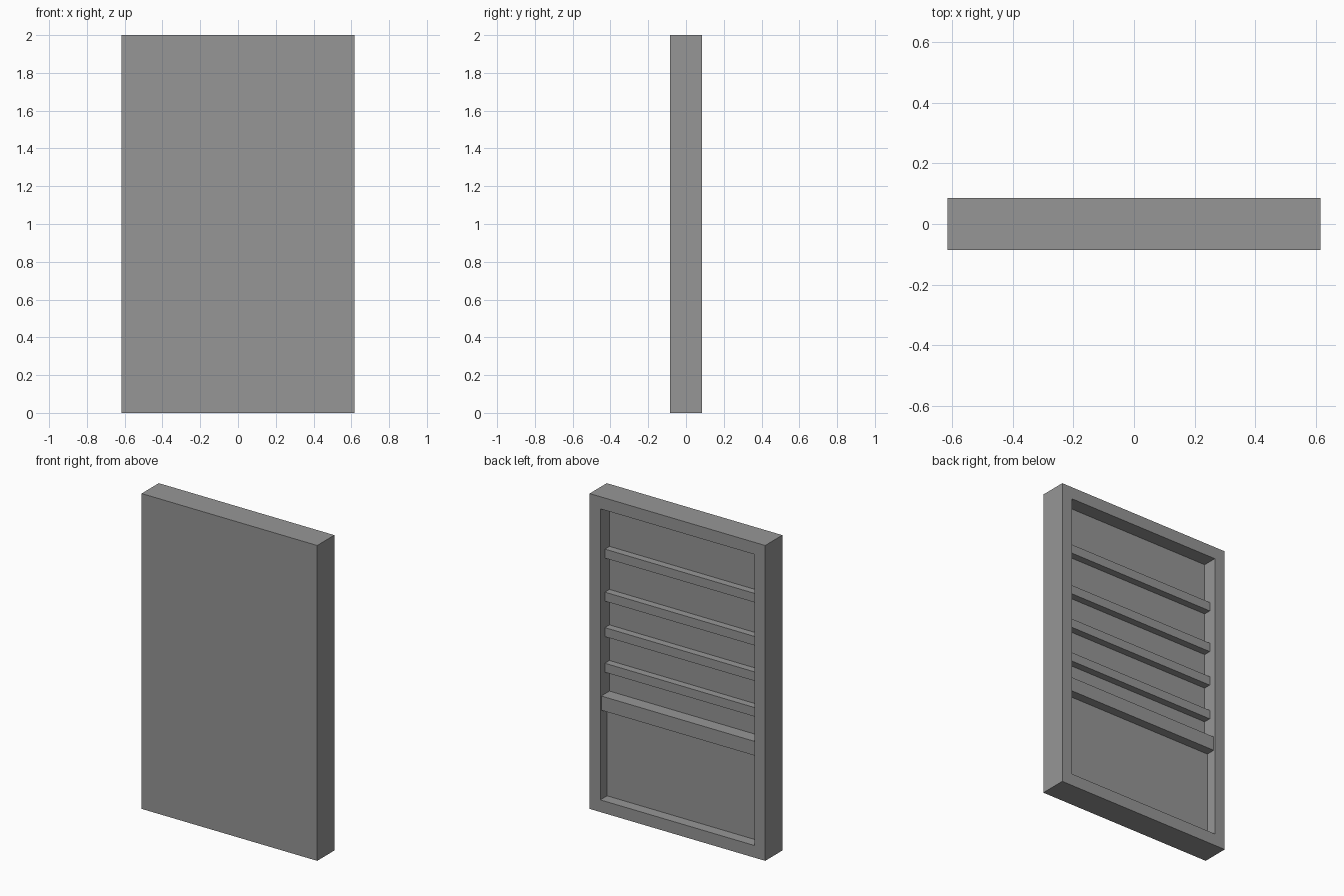
import bpy

cube = bpy.data.objects.get("Cube")
if cube:
    bpy.data.objects.remove(cube, do_unlink=True)

grey = bpy.data.materials.new("plain grey")
grey.use_nodes = True
COLOUR = (0.305, 0.305, 0.305, 1)
grey.diffuse_color = COLOUR
grey.node_tree.nodes["Principled BSDF"].inputs["Base Color"].default_value = COLOUR

HALF_W, HALF_D, HEIGHT = 0.616, 0.086, 2.0
BORDER = 0.075                  # width of the raised rim
INNER = HALF_W - BORDER
FLOOR_Y = HALF_D - 0.092        # recess floor, upper part
LOWER_Y = HALF_D - 0.068        # recess floor, lower part


def box(name, x, y, z):
    """Closed box between the (low, high) limits on each axis."""
    corners = [(a, b, c) for a in x for b in y for c in z]
    faces = [(0, 1, 3, 2), (4, 6, 7, 5), (0, 4, 5, 1),
             (2, 3, 7, 6), (0, 2, 6, 4), (1, 5, 7, 3)]
    mesh = bpy.data.meshes.new(name)
    mesh.from_pydata(corners, [], faces)
    mesh.materials.append(grey)
    obj = bpy.data.objects.new(name, mesh)
    bpy.context.collection.objects.link(obj)
    return obj


def recess(target, name, y_floor, z):
    """Cut a pocket into the back of the target."""
    cutter = box(name, (-INNER, INNER), (y_floor, HALF_D + 0.1), z)
    cutter.hide_render = True
    cutter.hide_viewport = True
    cutter.display_type = 'WIRE'
    cut = target.modifiers.new(name, 'BOOLEAN')
    cut.operation = 'DIFFERENCE'
    cut.solver = 'EXACT'
    cut.object = cutter


# Door slab with a stepped pocket in its back
slab = box("door_panel", (-HALF_W, HALF_W), (-HALF_D, HALF_D), (0, HEIGHT))
recess(slab, "upper_recess_cutter", FLOOR_Y, (0.69, HEIGHT - BORDER - 0.002))
recess(slab, "lower_recess_cutter", LOWER_Y, (BORDER + 0.002, 0.70))

# Four slim cross rails
for i, top in enumerate((1.65, 1.377, 1.152, 0.926)):
    box(f"cross_rail_{i + 1}", (-INNER, INNER),
        (FLOOR_Y - 0.01, HALF_D - 0.046), (top - 0.057, top))

# Heavy middle rail that covers the step
box("middle_rail", (-INNER, INNER), (FLOOR_Y - 0.01, HALF_D - 0.01), (0.642, 0.732))
